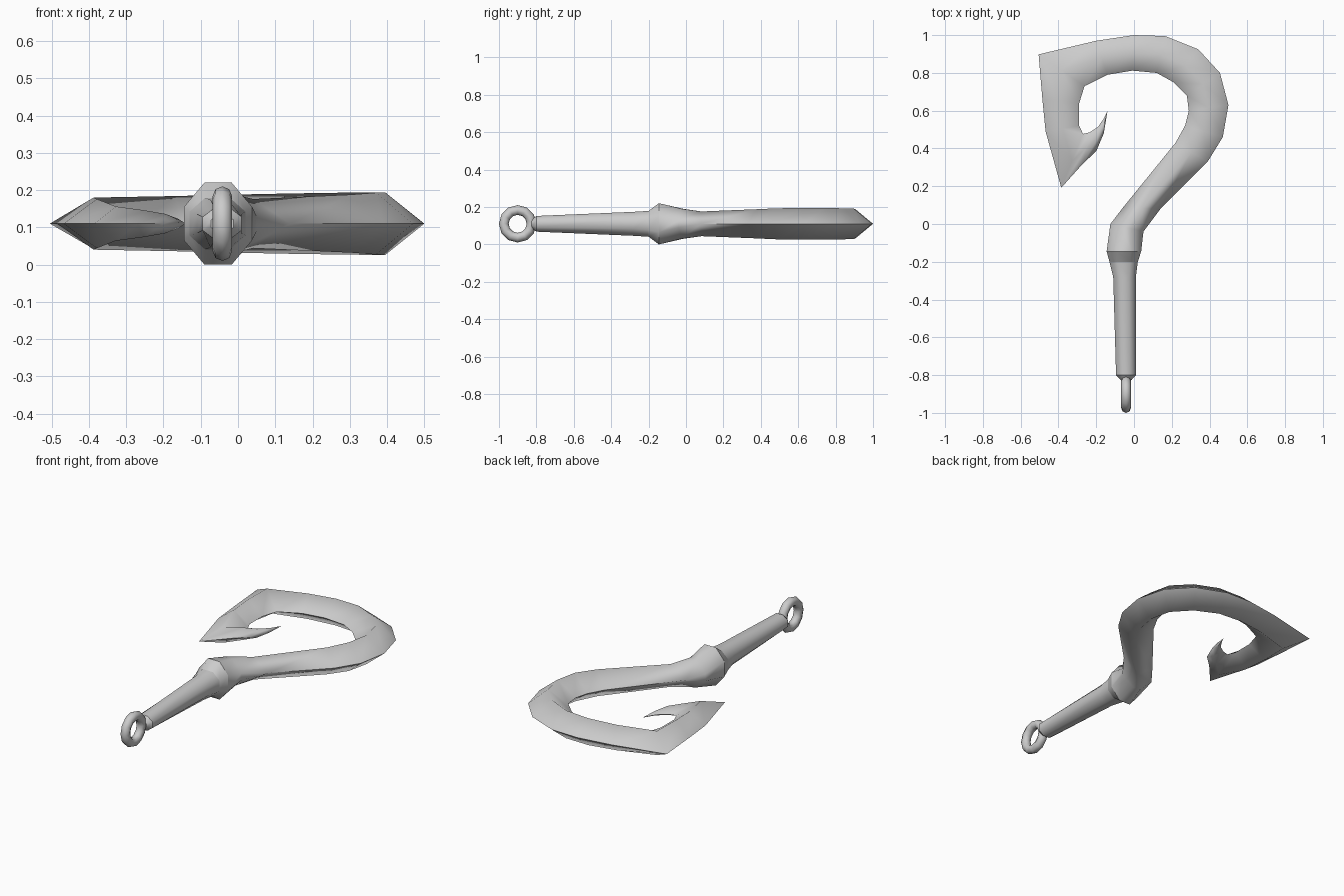
import bpy, bmesh, math
from mathutils import Vector

ZC = 0.11  # mid plane of the flat-lying hook


def loft(name, sections, tip=None, sharp_y=None):
    """Skin eight-sided sections: (left x, y, right x, y, half height, top flat, side half height)."""
    bm = bmesh.new()
    rings = []
    for ax, ay, bx, by, h, f, e in sections:
        a, b = Vector((ax, ay, ZC)), Vector((bx, by, ZC))
        c, u = (a + b) / 2, (b - a) / 2
        ring = []
        for s, z in ((1, -e), (1, e), (f, h), (-f, h), (-1, e), (-1, -e), (-f, -h), (f, -h)):
            ring.append(bm.verts.new(c + u * s + Vector((0, 0, z))))
        rings.append(ring)
    for r0, r1 in zip(rings, rings[1:]):
        for i in range(8):
            j = (i + 1) % 8
            bm.faces.new((r0[i], r0[j], r1[j], r1[i]))
    bm.faces.new(rings[0])
    if tip:
        t = bm.verts.new((tip[0], tip[1], ZC))
        for i in range(8):
            bm.faces.new((rings[-1][i], rings[-1][(i + 1) % 8], t))
    else:
        bm.faces.new(rings[-1])
    bmesh.ops.remove_doubles(bm, verts=bm.verts, dist=0.0005)
    bmesh.ops.recalc_face_normals(bm, faces=bm.faces)
    for f in bm.faces:
        f.smooth = True
    # Keep the blade edges and the collar rim crisp, the ridge soft
    for e in bm.edges:
        crisp = e.calc_face_angle(0) > 1.45
        if sharp_y and all(v.co.y < sharp_y for v in e.verts):
            crisp = crisp or abs(e.verts[0].co.y - e.verts[1].co.y) < 0.01
        e.smooth = not crisp
    me = bpy.data.meshes.new(name)
    bm.to_mesh(me)
    bm.free()
    ob = bpy.data.objects.new(name, me)
    bpy.context.collection.objects.link(ob)
    return ob


# Tapered handle
loft("handle", [
    (-0.072, -0.825, -0.012, -0.825, 0.024, 0.4, 0.010),
    (-0.095, -0.800, 0.010, -0.800, 0.042, 0.4, 0.018),
    (-0.110, -0.280, 0.010, -0.280, 0.064, 0.4, 0.026),
    (-0.130, -0.200, 0.020, -0.200, 0.069, 0.45, 0.032),
], sharp_y=-0.79)

# Hook: collar, shank, bend, barbed head
loft("hook", [
    (-0.130, -0.200, 0.020, -0.200, 0.069, 0.45, 0.032),
    (-0.145, -0.145, 0.038, -0.145, 0.110, 0.40, 0.045),
    (-0.125, 0.000, 0.050, -0.040, 0.080, 0.25, 0.020),
    (-0.060, 0.085, 0.140, 0.080, 0.066, 0, 0),
    (0.220, 0.430, 0.390, 0.330, 0.078, 0, 0),
    (0.270, 0.520, 0.470, 0.460, 0.083, 0, 0),
    (0.290, 0.600, 0.500, 0.630, 0.084, 0, 0),
    (0.280, 0.680, 0.455, 0.800, 0.084, 0, 0),
    (0.210, 0.750, 0.340, 0.925, 0.083, 0, 0),
    (0.120, 0.800, 0.165, 0.995, 0.081, 0, 0),
    (-0.010, 0.812, 0.000, 1.000, 0.078, 0, 0),
    (-0.140, 0.790, -0.200, 0.970, 0.074, 0, 0),
    (-0.262, 0.730, -0.505, 0.898, 0.070, 0, 0),
    (-0.290, 0.640, -0.485, 0.660, 0.070, 0, 0),
    (-0.290, 0.520, -0.468, 0.490, 0.066, 0, 0),
    (-0.270, 0.477, -0.385, 0.192, 0.046, 0, 0),
    (-0.235, 0.485, -0.270, 0.320, 0.036, 0, 0),
    (-0.190, 0.515, -0.200, 0.385, 0.026, 0, 0),
    (-0.162, 0.555, -0.160, 0.480, 0.013, 0, 0),
], tip=(-0.14, 0.60), sharp_y=-0.1)

# Eyelet ring at the handle end
bpy.ops.mesh.primitive_torus_add(major_segments=12, minor_segments=8,
                                 major_radius=0.074, minor_radius=0.026,
                                 location=(-0.042, -0.90, ZC), rotation=(0, math.pi / 2, 0))
ring = bpy.context.object
ring.name = "eyelet_ring"
bpy.ops.object.shade_smooth()
